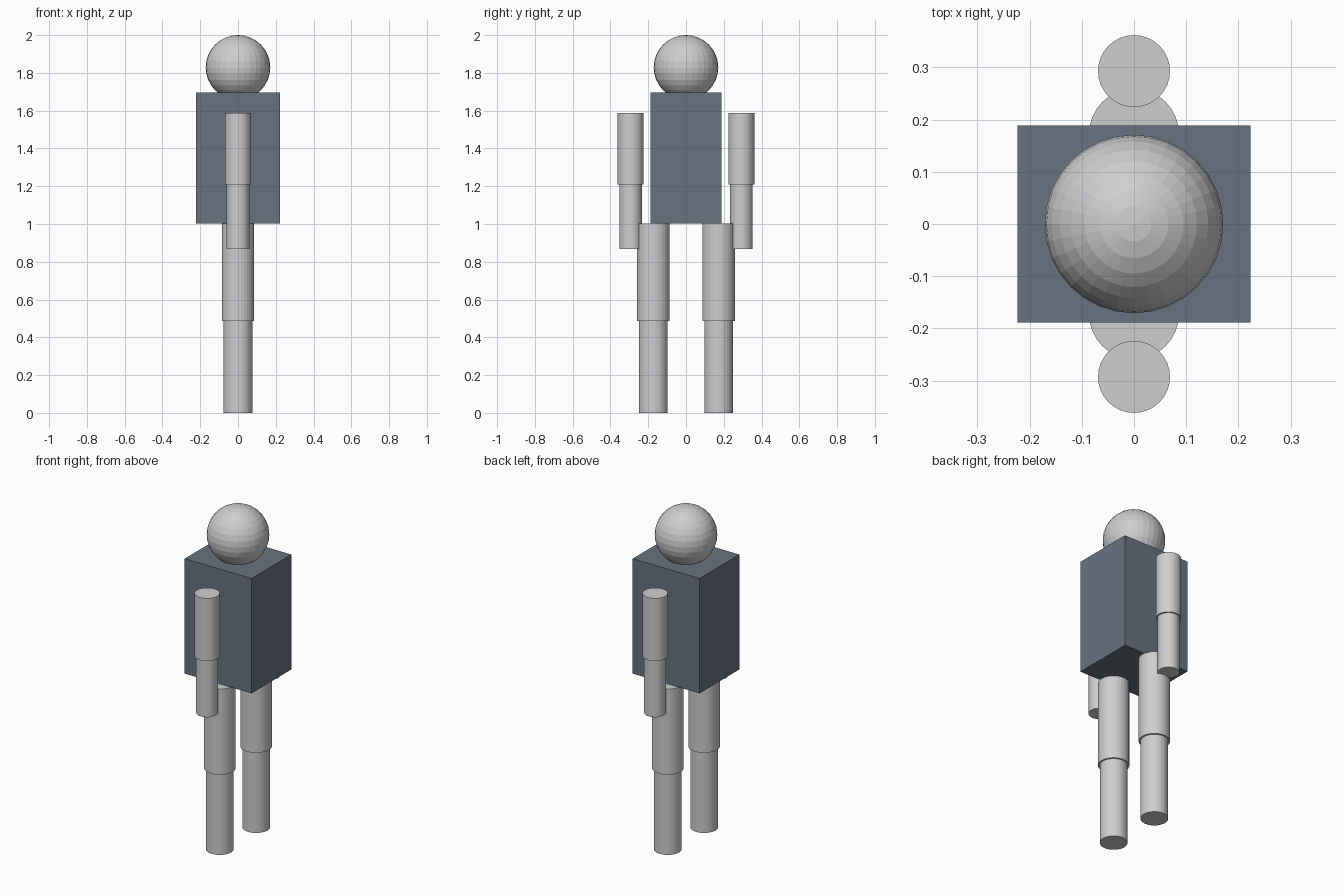
import bpy

cube = bpy.data.objects.get("Cube")
if cube:
    bpy.data.objects.remove(cube, do_unlink=True)


def make_material(name, rgb):
    mat = bpy.data.materials.new(name)
    mat.use_nodes = True
    colour = (*rgb, 1.0)
    mat.diffuse_color = colour
    mat.node_tree.nodes["Principled BSDF"].inputs["Base Color"].default_value = colour
    return mat


light_grey = make_material("light grey", (0.62, 0.62, 0.63))
slate_blue = make_material("slate blue", (0.14, 0.17, 0.215))


def finish(name, mat):
    obj = bpy.context.object
    obj.name = obj.data.name = name
    obj.data.materials.append(mat)
    return obj


def limb(name, radius, y, bottom, top):
    """Upright cylinder between two heights."""
    bpy.ops.mesh.primitive_cylinder_add(
        vertices=32, radius=radius, depth=top - bottom,
        location=(0, y, (top + bottom) / 2))
    return finish(name, light_grey)


# Torso block
HIP, SHOULDER = 1.003, 1.695
bpy.ops.mesh.primitive_cube_add(size=1, location=(0, 0, (HIP + SHOULDER) / 2))
torso = finish("torso", slate_blue)
torso.scale = (0.446, 0.378, SHOULDER - HIP)

# Faceted head, sunk slightly into the torso
HEAD = 0.171
bpy.ops.mesh.primitive_uv_sphere_add(
    segments=32, ring_count=16, radius=HEAD, location=(0, 0, 2 - HEAD))
finish("head", light_grey)

# Arms and legs, one set on each side along y
KNEE, ELBOW = 0.487, 1.21
for side, sign in (("front", -1), ("back", 1)):
    limb(f"{side}_upper_arm", 0.069, sign * 0.293, ELBOW, 1.587)
    limb(f"{side}_forearm", 0.06, sign * 0.293, 0.867, ELBOW)
    limb(f"{side}_thigh", 0.086, sign * 0.173, KNEE, HIP)
    limb(f"{side}_shin", 0.076, sign * 0.173, 0, KNEE)
